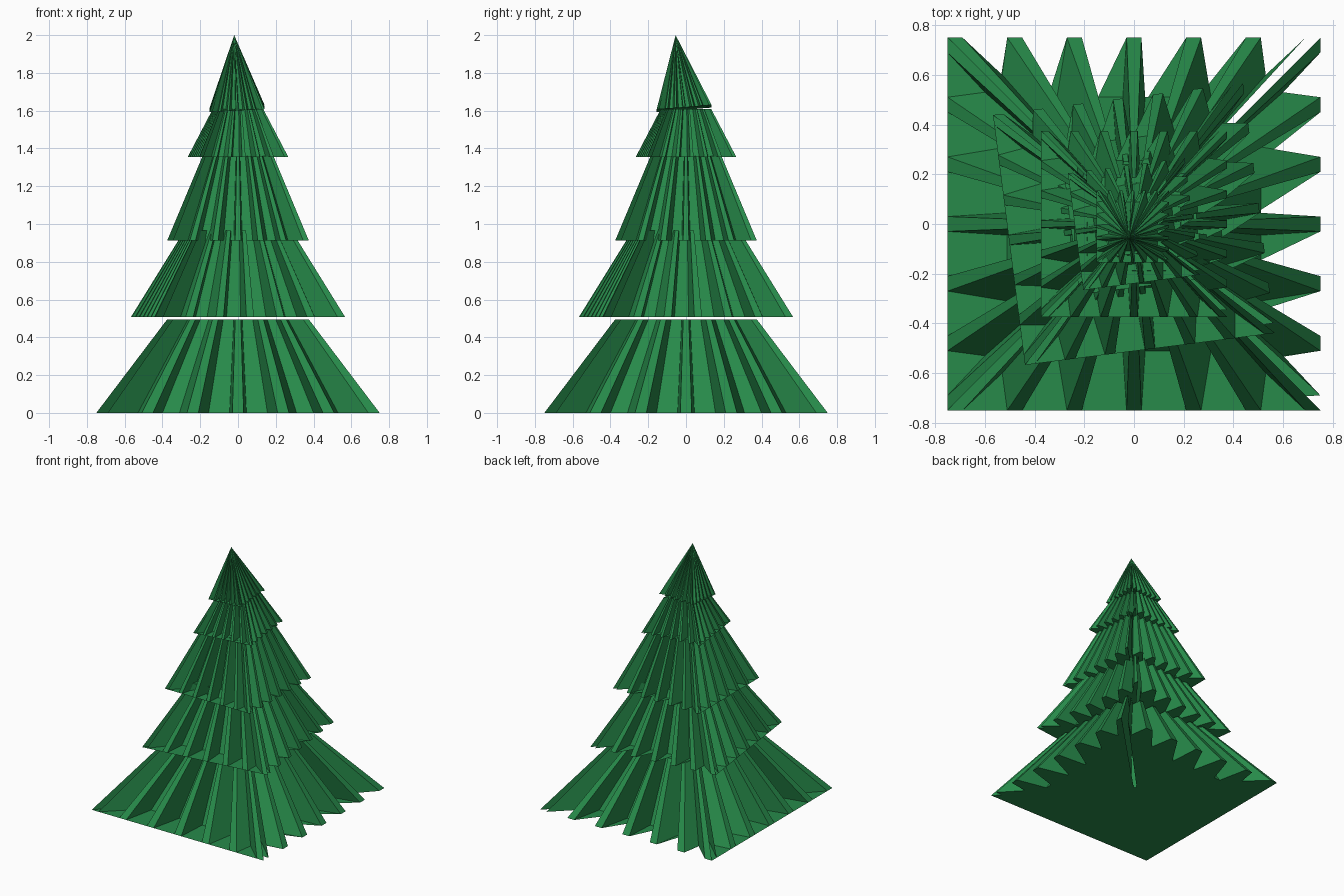
import bpy, bmesh, math
from mathutils import Matrix, Vector

if "Cube" in bpy.data.objects:
    bpy.data.objects.remove(bpy.data.objects["Cube"])

green = bpy.data.materials.new("pine_green")
green.diffuse_color = (0.02, 0.255, 0.068, 1)
green.use_nodes = True
green.node_tree.nodes["Principled BSDF"].inputs["Base Color"].default_value = green.diffuse_color

# Half of one toothed side: (distance along the side, distance from the centre)
HALF = [(.03, .75), (.045, .51), (.156, .51), (.21, .75), (.27, .75), (.31, .51),
        (.40, .51), (.45, .75), (.51, .75), (.53, .60), (.69, .75)]


def outline():
    """Unit toothed square, counter-clockwise, starting at the back left corner."""
    pts = []
    side = [(-.75, .75)] + [(-u, d) for u, d in reversed(HALF)] + HALF
    for k in range(4):
        rot = Matrix.Rotation(math.radians(180 + 90 * k), 2)
        # side runs left to right; as a left-hand side it is turned to run downwards
        for u, d in side:
            # turn k=0 gives the left side, then front, right, back
            p = rot @ Vector((d, -u))
            pts.append(p / .75)
    return pts


def fan(bm, ring, flip):
    # Cap fanned from the back left corner: webs the notches on the left and back sides
    a = ring[0]
    for b, c in zip(ring[1:], ring[2:]):
        if (b.co - a.co).cross(c.co - a.co).length > 1e-7:
            bm.faces.new((a, c, b) if flip else (a, b, c))


def tier(name, half, z0, z1, turn=0, centre=(0, 0), tilt=(0, 0), apex=None):
    bm = bmesh.new()
    rot = Matrix.Rotation(math.radians(turn), 2)
    base = [rot @ p * half for p in outline()]
    low = [bm.verts.new((p.x + centre[0], p.y + centre[1],
                         z0 + p.x * tilt[0] + p.y * tilt[1])) for p in base]
    n = len(low)
    fan(bm, low, True)
    if apex:
        tip = bm.verts.new((apex[0], apex[1], z1))
        for i in range(n):
            bm.faces.new((low[i], low[(i + 1) % n], tip))
    else:
        top = [bm.verts.new((p.x * .5, p.y * .5, z1)) for p in base]
        for i in range(n):
            j = (i + 1) % n
            bm.faces.new((low[i], low[j], top[j], top[i]))
        fan(bm, top, False)
    me = bpy.data.meshes.new(name)
    bm.to_mesh(me)
    bm.free()
    me.materials.append(green)
    ob = bpy.data.objects.new(name, me)
    bpy.context.collection.objects.link(ob)


# Branch tiers from the ground up, every other one slightly turned
tier("bottom_branches", .75, 0, .495)
tier("lower_branches", .507, .507, .965, turn=7.3)
tier("middle_branches", .375, .912, 1.36)
tier("upper_branches", .237, 1.355, 1.61, turn=7.5)
# Leaning pointed top
tier("tree_top", .145, 1.612, 2.0, centre=(-.005, -.01), tilt=(.05, .08), apex=(-.02, -.055))
